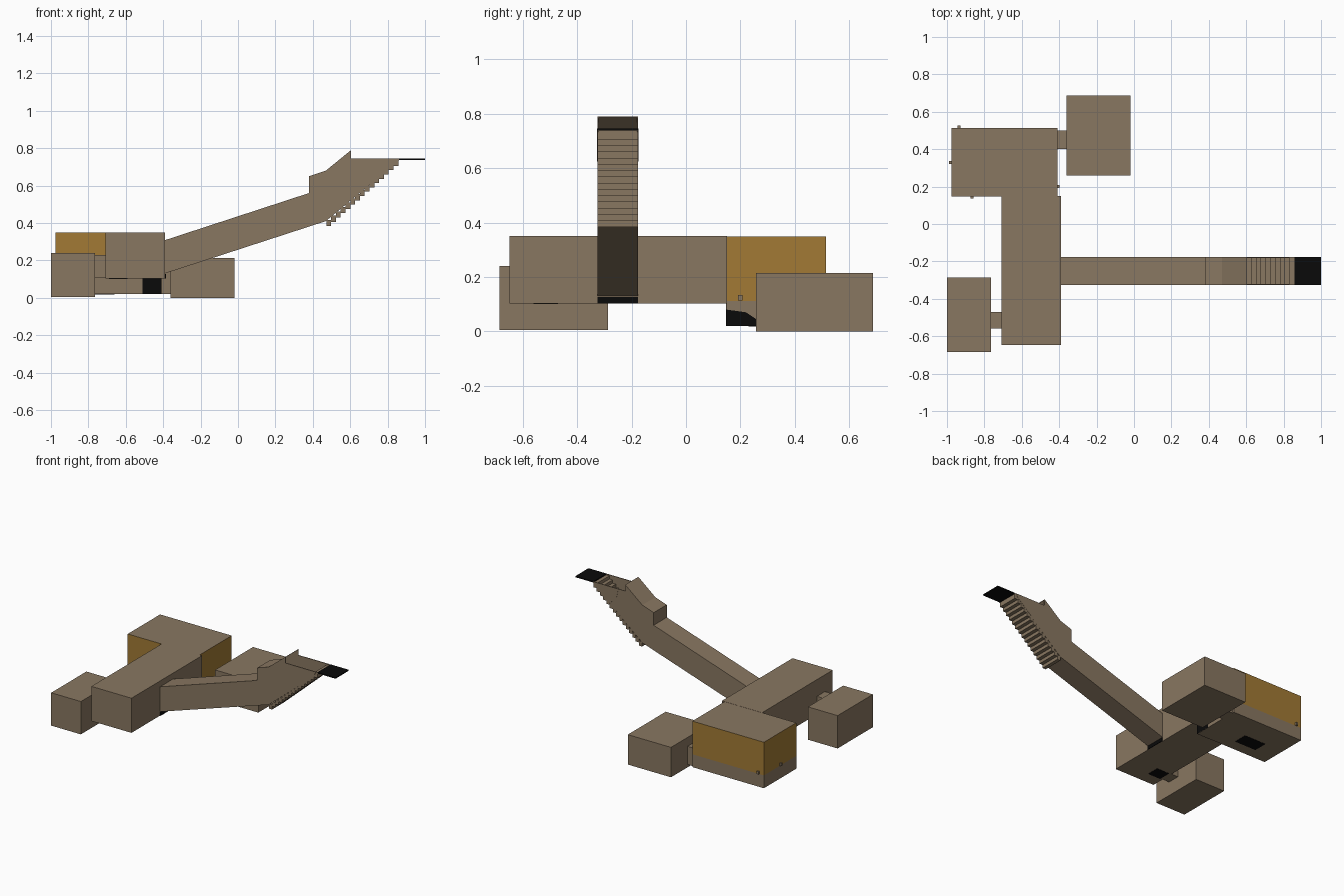
import bpy
import bmesh

if "Cube" in bpy.data.objects:
    bpy.data.objects.remove(bpy.data.objects["Cube"])


def material(name, rgb):
    m = bpy.data.materials.new(name)
    m.diffuse_color = (*rgb, 1.0)
    m.use_nodes = True
    m.node_tree.nodes["Principled BSDF"].inputs["Base Color"].default_value = m.diffuse_color
    return m


STONE = material("brown stone", (0.25, 0.185, 0.12))
GOLD = material("ochre wall", (0.36, 0.195, 0.035))
BLACK = material("black", (0.003, 0.003, 0.003))


def finish(name, bm, mat):
    bmesh.ops.recalc_face_normals(bm, faces=bm.faces)
    me = bpy.data.meshes.new(name)
    bm.to_mesh(me)
    bm.free()
    me.materials.append(mat)
    ob = bpy.data.objects.new(name, me)
    bpy.context.collection.objects.link(ob)
    return ob


def add_box(bm, x, y, z):
    """Add a box given (low, high) ranges."""
    r = bmesh.ops.create_cube(bm, size=1)
    for v in r["verts"]:
        v.co = [a[0] if c < 0 else a[1] for c, a in zip(v.co, (x, y, z))]


def box(name, x, y, z, mat=STONE):
    bm = bmesh.new()
    add_box(bm, x, y, z)
    return finish(name, bm, mat)


def prism(name, points, y, mat=STONE):
    """Extrude an x-z outline through a y range."""
    bm = bmesh.new()
    face = bm.faces.new([bm.verts.new((px, y[0], pz)) for px, pz in points])
    r = bmesh.ops.extrude_face_region(bm, geom=[face])
    for v in r["geom"]:
        if isinstance(v, bmesh.types.BMVert):
            v.co.y = y[1]
    return finish(name, bm, mat)


# Long hall and side rooms
box("long_hall", (-0.708, -0.39), (-0.648, 0.15), (0.102, 0.35))
box("west_room", (-1.0, -0.765), (-0.685, -0.287), (0.005, 0.24))
box("east_room", (-0.362, -0.02), (0.258, 0.687), (0.0, 0.214))
box("west_passage", (-0.77, -0.70), (-0.56, -0.47), (0.105, 0.23))
box("east_passage", (-0.415, -0.355), (0.40, 0.50), (0.02, 0.15))

# Great hall, with ochre upper walls above a stone base
hall = box("great_hall", (-0.977, -0.41), (0.148, 0.514), (0.02, 0.349))
bm = bmesh.new()
bm.from_mesh(hall.data)
bmesh.ops.bisect_plane(bm, geom=bm.verts[:] + bm.edges[:] + bm.faces[:],
                       plane_co=(0, 0, 0.112), plane_no=(0, 0, 1))
hall.data.materials.append(GOLD)
for f in bm.faces:
    if abs(f.normal.z) < 0.5 and f.calc_center_median().z > 0.112:
        f.material_index = 1
bm.to_mesh(hall.data)
bm.free()

# Small wall knobs
for i, (kx, ky) in enumerate([(-0.98, 0.33), (-0.935, 0.518),
                              (-0.865, 0.145), (-0.405, 0.2)]):
    box(f"wall_knob_{i + 1}", (kx - 0.008, kx + 0.008),
        (ky - 0.008, ky + 0.008), (0.113, 0.133))

# Sloping corridor
Y0, Y1 = -0.325, -0.177
prism("sloping_corridor",
      [(-0.40, 0.127), (-0.40, 0.305), (0.38, 0.56), (0.38, 0.65),
       (0.47, 0.68), (0.47, 0.41)], (Y0, Y1))
box("corridor_sill", (-0.391, -0.385), (Y0, Y1), (0.102, 0.127), BLACK)

# Open stairwell: two walls, a sloped roof and the steps
wall = [(0.47, 0.41), (0.47, 0.68), (0.605, 0.79), (0.605, 0.745),
        (0.86, 0.745), (0.86, 0.735)]
patch = [(0.72, 0.625), (0.70, 0.66), (0.675, 0.67), (0.66, 0.745),
         (0.845, 0.745), (0.83, 0.715)]
for side, y, s in (("front", Y0, 1), ("back", Y1, -1)):
    prism(f"stairwell_{side}_wall", wall, (y, y + s * 0.004))
    prism(f"stairwell_{side}_patch", patch, (y - s * 0.0015, y))
prism("stairwell_roof", [(0.47, 0.676), (0.47, 0.68), (0.605, 0.79),
                         (0.605, 0.786)], (Y0, Y1))

bm = bmesh.new()
STEPS = 15
RUN, RISE = 0.385 / STEPS, 0.345 / STEPS
for i in range(STEPS):
    sx, sz = 0.472 + i * RUN, 0.383 + i * RISE
    add_box(bm, (sx, sx + RUN), (Y0, Y1), (sz, sz + RISE * 1.45))
finish("stairs", bm, STONE)
box("landing", (0.857, 1.0), (Y0, Y1), (0.738, 0.746), BLACK)

# Dark openings
box("hall_front_opening", (-0.51, -0.41), (0.1465, 0.148), (0.02, 0.102), BLACK)
prism_side = bmesh.new()
pts = [(0.148, 0.02), (0.258, 0.02), (0.258, 0.045), (0.22, 0.07), (0.148, 0.08)]
prism_side.faces.new([prism_side.verts.new((-0.4085, py, pz)) for py, pz in pts])
finish("hall_side_opening", prism_side, BLACK)
box("hall_floor_opening", (-0.83, -0.66), (0.23, 0.33), (0.0185, 0.02), BLACK)
box("long_hall_floor_opening", (-0.69, -0.59), (-0.56, -0.47),
    (0.1005, 0.102), BLACK)
